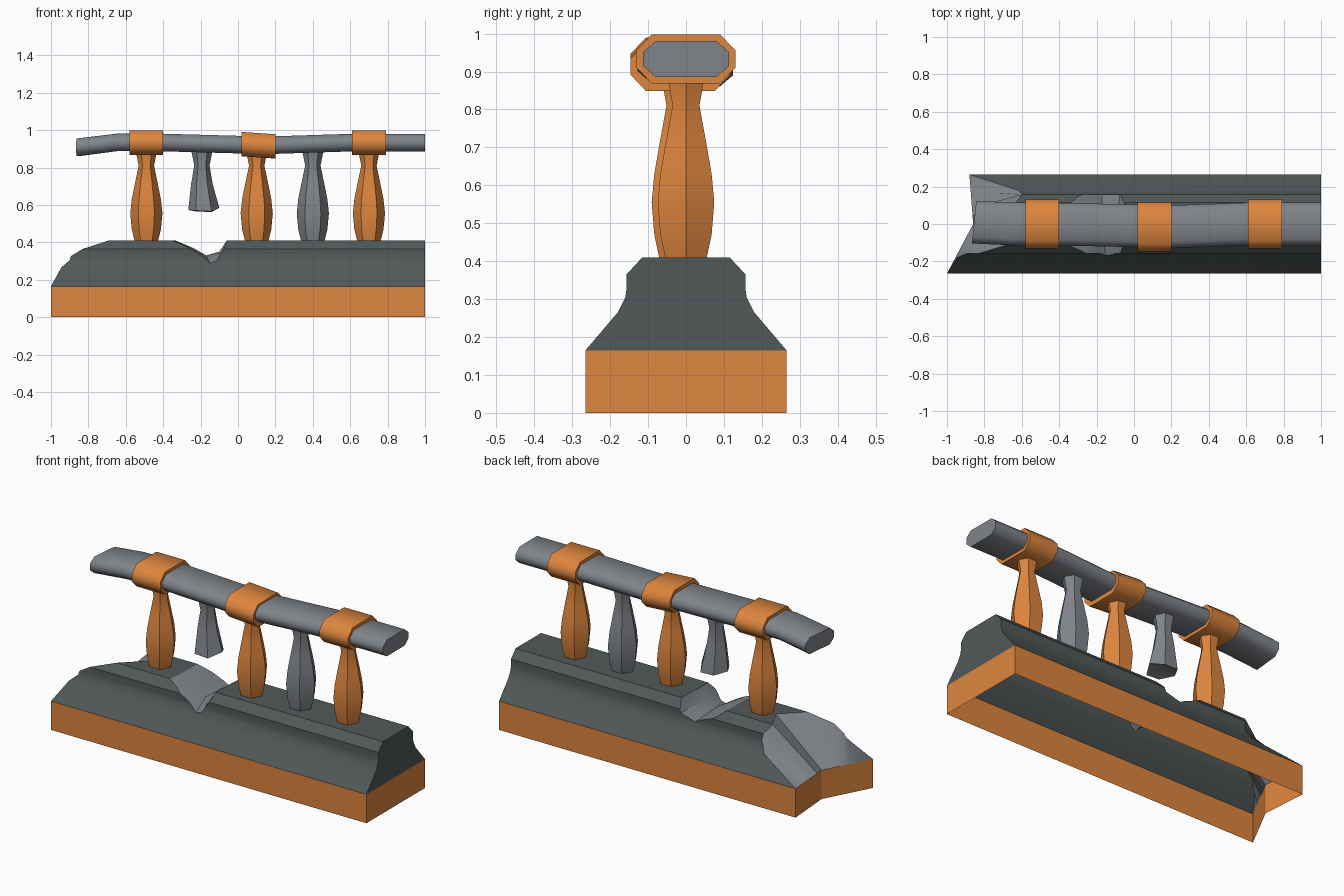
import bpy, bmesh, math
from mathutils import Vector

if "Cube" in bpy.data.objects:
    bpy.data.objects.remove(bpy.data.objects["Cube"])


def material(name, rgb):
    m = bpy.data.materials.new(name)
    m.diffuse_color = (*rgb, 1)
    m.use_nodes = True
    m.node_tree.nodes["Principled BSDF"].inputs["Base Color"].default_value = m.diffuse_color
    return m


ORANGE = material("warm orange", (0.73, 0.238, 0.048))
DARK = material("dark slate", (0.084, 0.098, 0.098))
GRAY = material("mid gray", (0.216, 0.231, 0.254))


def finish(name, bm, mats, angle=None):
    bmesh.ops.remove_doubles(bm, verts=bm.verts, dist=1e-4)
    bmesh.ops.recalc_face_normals(bm, faces=bm.faces)
    me = bpy.data.meshes.new(name)
    bm.to_mesh(me)
    bm.free()
    ob = bpy.data.objects.new(name, me)
    bpy.context.collection.objects.link(ob)
    for m in mats:
        me.materials.append(m)
    if angle:
        smooth(ob, angle)
    return ob


def activate(ob):
    bpy.ops.object.select_all(action='DESELECT')
    ob.select_set(True)
    bpy.context.view_layer.objects.active = ob


def smooth(ob, angle):
    activate(ob)
    bpy.ops.object.shade_smooth_by_angle(angle=math.radians(angle))


def skin(bm, rings, closed=True):
    """Join successive rings of points with quads, return the vertex rings and face rows."""
    vs = [[bm.verts.new(p) for p in r] for r in rings]
    n = len(rings[0])
    rows = []
    for a, b in zip(vs, vs[1:]):
        rows.append([bm.faces.new((a[i], a[(i + 1) % n], b[(i + 1) % n], b[i]))
                     for i in range(n if closed else n - 1)])
    return vs, rows


def loft(name, rings, mats, angle=None, index=0):
    bm = bmesh.new()
    vs, _ = skin(bm, rings)
    bm.faces.new(vs[0])
    bm.faces.new(vs[-1])
    for f in bm.faces:
        f.material_index = index
    return finish(name, bm, mats, angle)


# Broken left outline of the base: a notch running inwards
N = 13
foot = []
for i in range(N):
    y = 0.265 * (1 - 2 * i / (N - 1))
    x = -0.86 - 0.02 * y / 0.265 if y >= 0 else -0.86 + 0.14 * y / 0.265
    foot.append((x, y))

# Plinth: open walls
outline = foot + [(1, -0.265), (1, 0.265)]
bm = bmesh.new()
skin(bm, [[(x, y, z) for x, y in outline] for z in (0, 0.165)])
finish("plinth", bm, [ORANGE])

# Moulded kerb with a broken left end
half = [(0.265, 0.165), (0.18, 0.265), (0.16, 0.305), (0.157, 0.325), (0.157, 0.365), (0.115, 0.41)]
profile = half + [(0, 0.41)] + [(-y, z) for y, z in reversed(half)]
break_x = [-0.88, -0.62, -0.6, -0.59, -0.6, -0.63, -0.57, -0.69, -0.83, -0.895, -0.9, -0.945, -1]
bm = bmesh.new()
vs, rows = skin(bm, [[(x, y, 0.165) for x, y in foot],
                     [(x, y, z) for x, (y, z) in zip(break_x, profile)],
                     [(1, y, z) for y, z in profile]], closed=False)
for f in rows[0]:
    f.material_index = 1
bm.faces.new(vs[2])
bm.faces.new(vs[0] + [vs[2][-1], vs[2][0]])
kerb = finish("kerb", bm, [DARK, GRAY])

# Chip broken out across the top of the kerb
chip = {
    -0.3: [(-0.38, 0.41), (-0.25, 0.345), (-0.13, 0.24), (-0.08, 0.33), (-0.06, 0.41)],
    -0.05: [(-0.34, 0.41), (-0.24, 0.37), (-0.17, 0.33), (-0.1, 0.35), (-0.06, 0.41)],
    0.3: [(-0.33, 0.41), (-0.27, 0.35), (-0.17, 0.31), (-0.06, 0.34), (-0.04, 0.41)],
}
rings = [[(x, y, z) for x, z in [(s[0][0] - 0.05, 0.46)] + s + [(s[-1][0] + 0.02, 0.46)]]
         for y, s in chip.items()]
cutter = loft("chip_cutter", rings, [DARK, GRAY], index=1)
cutter.hide_render = True
mod = kerb.modifiers.new("chip", 'BOOLEAN')
mod.operation = 'DIFFERENCE'
mod.solver = 'EXACT'
mod.object = cutter
activate(kerb)
bpy.ops.object.modifier_apply(modifier=mod.name)
bpy.data.objects.remove(cutter, do_unlink=True)

# Hollow underside
bm = bmesh.new()
bm.from_mesh(kerb.data)
under = [f for f in bm.faces if all(v.co.z < 0.166 for v in f.verts)]
bmesh.ops.delete(bm, geom=under, context='FACES')
bm.to_mesh(kerb.data)
bm.free()
smooth(kerb, 38)


# Balusters: six-sided turned posts
def hexagon(x, y, z, r):
    return [(x + r * math.cos(k * math.pi / 3), y + r * math.sin(k * math.pi / 3), z) for k in range(6)]


POST = [(0.405, 0.062), (0.47, 0.078), (0.555, 0.086), (0.63, 0.078), (0.71, 0.062), (0.81, 0.041), (0.885, 0.056)]
for name, x, y, mat in [("left_baluster", -0.49, 0, ORANGE), ("middle_baluster", 0.1, -0.016, ORANGE),
                        ("gray_baluster", 0.4, 0, GRAY), ("right_baluster", 0.7, 0, ORANGE)]:
    loft(name, [hexagon(x, y, z, r) for z, r in POST], [mat], 50)

# Broken baluster hanging from the rail, with a ragged hollow end
bm = bmesh.new()
ragged = [Vector(p) + Vector((0, 0, dz)) for p, dz in
          zip(hexagon(-0.183, 0, 0.565, 0.083), (0.02, -0.003, 0.0, 0.008, 0.005, 0.0))]
vs, _ = skin(bm, [ragged] + [hexagon(-0.193, 0, z, r) for z, r in [(0.71, 0.058), (0.81, 0.041), (0.885, 0.056)]])
tip = bm.verts.new((-0.18, 0, 0.6))
for a, b in zip(vs[0], vs[0][1:] + vs[0][:1]):
    bm.faces.new((a, b, tip))
bm.faces.new(vs[-1])
finish("broken_baluster", bm, [GRAY], 50)


# Handrail and collars share a chamfered eight-sided section
def octagon(x, y, z, w, h, cw, ch):
    q = [(w, h - ch), (w - cw, h)]
    pts = q + [(-a, b) for a, b in reversed(q)]
    pts += [(-a, -b) for a, b in pts]
    return [(x, y + a, z + b) for a, b in pts]


path = [(-0.855, 0.01, 0.908), (-0.65, 0.0, 0.934), (-0.45, 0.0, 0.935), (0.02, -0.01, 0.922),
        (0.2, -0.014, 0.92), (0.6, 0, 0.933), (1, 0, 0.933)]
rings = [octagon(*p, 0.114, 0.047, 0.034, 0.029) for p in path]
rings[0] = [(x + 0.1 * (y - 0.01), y, z) for x, y, z in rings[0]]
loft("handrail", rings, [GRAY], 50)

for name, x, y, z, tilt in [("left_collar", -0.49, 0, 0.933, 0), ("middle_collar", 0.11, -0.015, 0.919, 0.006),
                            ("right_collar", 0.7, 0, 0.933, 0)]:
    loft(name, [octagon(x + s * 0.09, y, z - s * tilt, 0.131, 0.065, 0.041, 0.043) for s in (-1, 1)], [ORANGE], 50)
